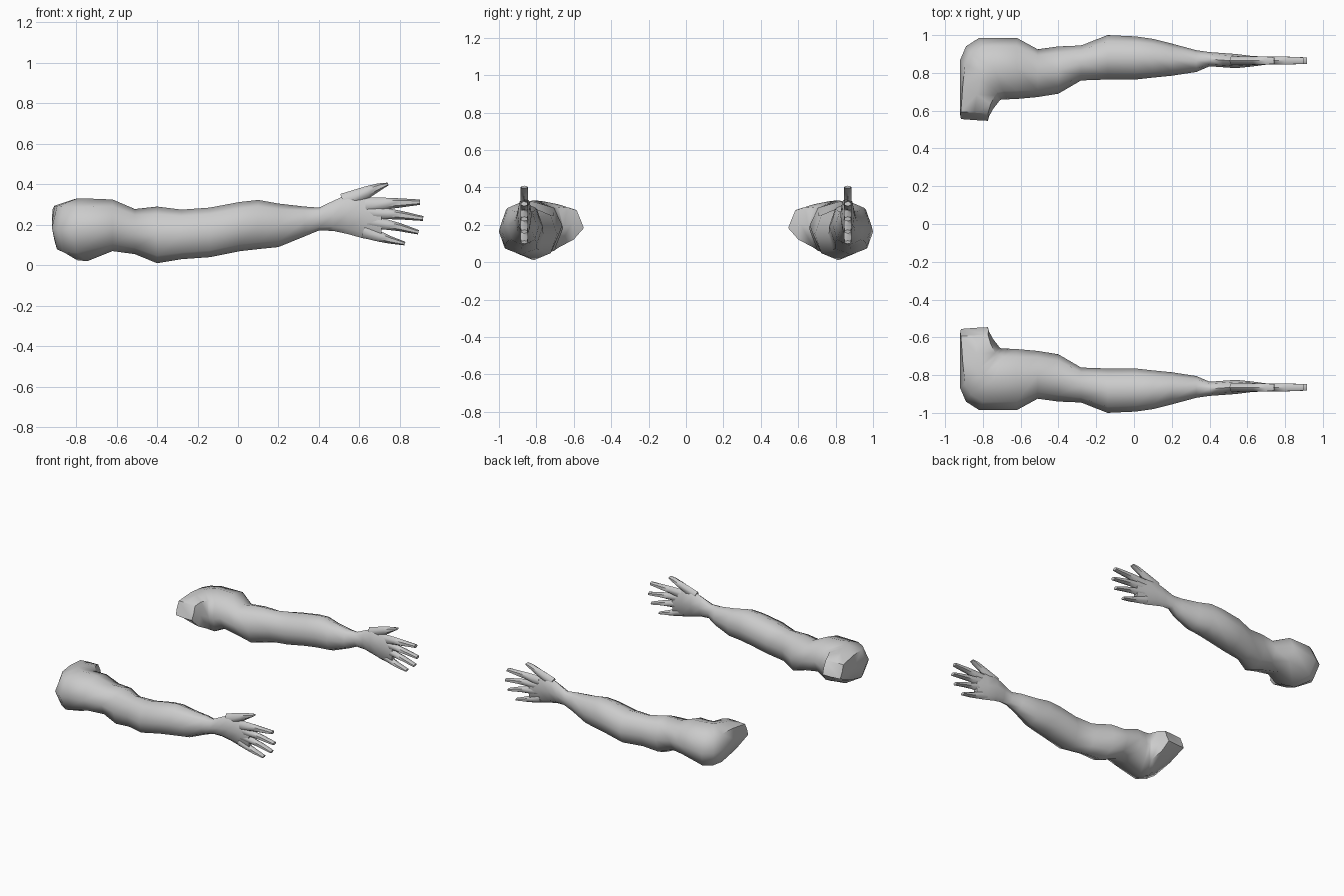
import bpy, bmesh, math
from mathutils import Vector

if "Cube" in bpy.data.objects:
    bpy.data.objects.remove(bpy.data.objects["Cube"])


def loft(name, rings):
    """Skin a list of vertex rings, cap both ends and mirror across y."""
    bm = bmesh.new()
    loops = [[bm.verts.new(p) for p in r] for r in rings]
    n = len(loops[0])
    for a, b in zip(loops, loops[1:]):
        for i in range(n):
            j = (i + 1) % n
            bm.faces.new((a[i], a[j], b[j], b[i]))
    bm.faces.new(loops[0])
    bm.faces.new(loops[-1][::-1])
    bmesh.ops.recalc_face_normals(bm, faces=bm.faces)
    me = bpy.data.meshes.new(name)
    bm.to_mesh(me)
    bm.free()
    ob = bpy.data.objects.new(name, me)
    bpy.context.collection.objects.link(ob)
    bpy.context.view_layer.objects.active = ob
    ob.select_set(True)
    bpy.ops.object.shade_smooth_by_angle(angle=math.radians(55))
    ob.select_set(False)
    m = ob.modifiers.new("other_side", 'MIRROR')
    m.use_axis = (False, True, False)
    m.use_mirror_merge = False
    return ob


def section(ax, ay, bx, by, zb, zt, diag=0.73, lean=0.0):
    """Eight-sided section between inner point a and outer point b."""
    a, b = Vector((ax, ay, 0)), Vector((bx, by, 0))
    mid, half = (a + b) / 2, (b - a) / 2
    zc, zh = (zb + zt) / 2, (zt - zb) / 2
    d = diag
    shape = [(1, 0), (d, d), (0, 1), (-d, d), (-1, 0), (-d, -d), (0, -1), (d, -d)]
    return [mid + half * u + Vector((0, lean * zh * v, zc + zh * v)) for u, v in shape]


# Shoulder: bends from the inward-facing stub to the arm direction
shoulder = [
    section(-0.77, 0.565, -0.92, 0.575, 0.18, 0.28, 0.95, 0.4),
    section(-0.745, 0.61, -0.92, 0.72, 0.105, 0.31, 0.85, 0.2),
    section(-0.71, 0.655, -0.92, 0.87, 0.045, 0.325, 0.76),
    section(-0.70, 0.66, -0.89, 0.94, 0.025, 0.33),
    section(-0.67, 0.66, -0.82, 0.985, 0.02, 0.33),
]

# Upper arm, elbow, forearm, wrist and palm: x, y inner, y outer, z low, z high
arm = [
    (-0.62, 0.662, 0.985, 0.07, 0.325),
    (-0.51, 0.672, 0.925, 0.055, 0.278),
    (-0.40, 0.69, 0.94, 0.01, 0.29),
    (-0.28, 0.76, 0.945, 0.03, 0.275),
    (-0.14, 0.765, 1.0, 0.04, 0.285),
    (0.01, 0.765, 0.993, 0.07, 0.313),
    (0.10, 0.775, 0.98, 0.08, 0.323),
    (0.20, 0.785, 0.955, 0.09, 0.305),
    (0.33, 0.805, 0.92, 0.143, 0.29),
    (0.40, 0.835, 0.91, 0.172, 0.285),
    (0.47, 0.83, 0.905, 0.17, 0.318),
    (0.54, 0.825, 0.90, 0.155, 0.35),
    (0.62, 0.833, 0.89, 0.133, 0.345),
    (0.71, 0.845, 0.885, 0.125, 0.315),
]
loft("arm", shoulder + [section(x, yi, x, yo, zb, zt) for x, yi, yo, zb, zt in arm])


def finger(name, path):
    """Six-sided finger along (x, z, half height) points."""
    rings = []
    for i, (x, z, r) in enumerate(path):
        p, q = path[max(i - 1, 0)], path[min(i + 1, len(path) - 1)]
        t = Vector((q[0] - p[0], 0, q[1] - p[1])).normalized()
        up = Vector((-t.z, 0, t.x))
        w = 0.017 if i == len(path) - 1 else 0.021
        rings.append([Vector((x, 0.865 + w * math.cos(k * math.pi / 3 + math.pi / 6) / 0.866, z))
                      + up * r * math.sin(k * math.pi / 3 + math.pi / 6)
                      for k in range(6)])
    loft(name, rings)


# Thumb and fingers
finger("thumb", [(0.52, 0.315, 0.04), (0.64, 0.362, 0.03), (0.70, 0.388, 0.018), (0.742, 0.402, 0.007)])
finger("index_finger", [(0.63, 0.295, 0.04), (0.73, 0.305, 0.029), (0.80, 0.308, 0.023), (0.90, 0.312, 0.013)])
finger("middle_finger", [(0.64, 0.262, 0.035), (0.74, 0.255, 0.027), (0.81, 0.247, 0.021), (0.915, 0.231, 0.012)])
finger("ring_finger", [(0.64, 0.22, 0.035), (0.74, 0.20, 0.025), (0.80, 0.188, 0.02), (0.892, 0.163, 0.011)])
finger("little_finger", [(0.62, 0.17, 0.035), (0.70, 0.142, 0.026), (0.75, 0.126, 0.019), (0.825, 0.107, 0.009)])
